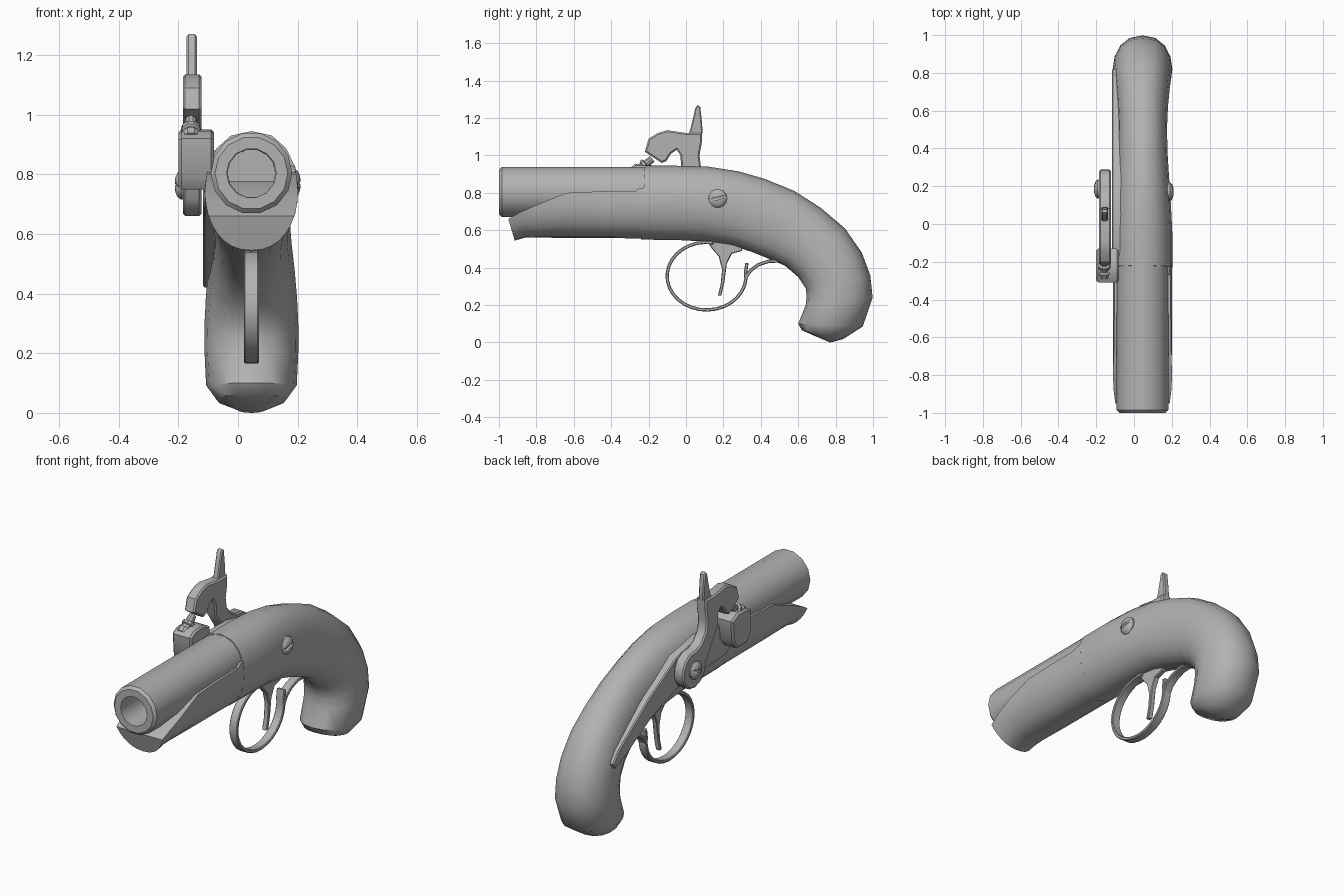
import bpy, bmesh, math
from mathutils import Vector

if "Cube" in bpy.data.objects:
    bpy.data.objects.remove(bpy.data.objects["Cube"])

steel = bpy.data.materials.new("plain grey")
steel.diffuse_color = (0.45, 0.45, 0.45, 1)
steel.use_nodes = True
steel.node_tree.nodes["Principled BSDF"].inputs["Base Color"].default_value = steel.diffuse_color
CX = 0.045  # centre line of stock and barrel


def finish(name, bm, angle=35):
    bmesh.ops.recalc_face_normals(bm, faces=bm.faces)
    me = bpy.data.meshes.new(name)
    bm.to_mesh(me)
    bm.free()
    me.materials.append(steel)
    ob = bpy.data.objects.new(name, me)
    bpy.context.collection.objects.link(ob)
    bpy.ops.object.select_all(action='DESELECT')
    ob.select_set(True)
    bpy.context.view_layer.objects.active = ob
    bpy.ops.object.shade_smooth_by_angle(angle=math.radians(angle))
    return ob


def loft(name, rings, angle=35):
    """Skin a list of equal-length rings and cap both ends."""
    bm = bmesh.new()
    vs = [[bm.verts.new(p) for p in r] for r in rings]
    n = len(vs[0])
    for a, b in zip(vs, vs[1:]):
        for i in range(n):
            j = (i + 1) % n
            bm.faces.new((a[i], a[j], b[j], b[i]))
    bm.faces.new(vs[0])
    bm.faces.new(vs[-1][::-1])
    return finish(name, bm, angle)


def lathe(name, origin, axis, profile, n=12, angle=35):
    """Revolve (radius, distance) pairs around an axis."""
    q = Vector(axis).to_track_quat('Z', 'Y')
    o = Vector(origin)
    turn = [2 * math.pi * i / n for i in range(n)]
    return loft(name, [[o + q @ Vector((r * math.cos(a), r * math.sin(a), h))
                        for a in turn] for r, h in profile], angle)


def prism(name, outline, x0, x1, bevel=0.0):
    """Extrude a (y, z) outline from x0 to x1, with chamfered rims."""
    bm = bmesh.new()
    f = bm.faces.new([bm.verts.new((x0, y, z)) for y, z in outline])
    ext = bmesh.ops.extrude_face_region(bm, geom=[f])
    bmesh.ops.translate(bm, vec=(x1 - x0, 0, 0),
                        verts=[g for g in ext['geom'] if isinstance(g, bmesh.types.BMVert)])
    if bevel:
        rim = [e for e in bm.edges if abs(e.verts[0].co.x - e.verts[1].co.x) < 1e-5]
        bmesh.ops.bevel(bm, geom=rim, offset=bevel, segments=1, affect='EDGES', profile=0.5)
    return finish(name, bm)


def band(name, path, thick, x0, x1):
    """Flat strap following a (y, z) path."""
    pts = [Vector(p) for p in path]
    left, right = [], []
    for i, p in enumerate(pts):
        t = (pts[min(i + 1, len(pts) - 1)] - pts[max(i - 1, 0)]).normalized()
        nrm = Vector((-t.y, t.x)) * thick / 2
        left.append(p + nrm)
        right.append(p - nrm)
    return prism(name, left + right[::-1], x0, x1, 0.004)


# Stock and curved grip: top (y, z), bottom (y, z), half width
sections = [
    (-.22, .945, -.24, .55, .158), (-.05, .945, -.05, .548, .158),
    (.12, .94, .10, .54, .150), (.28, .915, .24, .52, .140),
    (.42, .875, .35, .485, .132), (.58, .81, .45, .445, .130),
    (.72, .72, .53, .41, .135), (.85, .61, .60, .35, .145),
    (.94, .48, .64, .29, .153), (.985, .36, .645, .25, .157),
    (.998, .24, .64, .20, .158), (.945, .085, .60, .10, .152),
    (.84, .018, .62, .065, .115), (.77, 0, .70, .03, .05)]
rings = []
for ty, tz, by, bz, hw in sections:
    ring = []
    for i in range(16):
        a = 2 * math.pi * i / 16
        c, s = math.cos(a), math.sin(a)
        x = CX + hw * math.copysign(abs(c) ** 0.87, c)
        ring.append((x, (ty + by) / 2 + s * (ty - by) / 2, (tz + bz) / 2 + s * (tz - bz) / 2))
    rings.append(ring)
loft("stock", rings, 40)

# Fore-end trough under the barrel: y, top z, half height, slope of front
rings = []
for y, top, rz, slope in [(-.2, .83, .19, 0), (-.25, .825, .19, 0), (-.27, .81, .188, 0),
                          (-.45, .808, .187, 0), (-.64, .80, .186, 0), (-.8, .735, .184, 0),
                          (-.89, .695, .185, .2), (-.95, .66, .2, .3)]:
    a0 = math.asin((top - .745) / rz)
    ring = []
    for i in range(13):
        a = a0 - (math.pi + 2 * a0) * i / 12
        c = math.cos(a)
        z = .745 + rz * math.sin(a)
        ring.append((CX + .157 * math.copysign(abs(c) ** 0.87, c), y + slope * (top - z), z))
    rings.append(ring)
loft("fore_end", rings)

# Barrel with chamfered muzzle and bore
lathe("barrel", (CX, -1, .804), (0, 1, 0),
      [(.137, .9), (.137, .015), (.122, 0), (.083, 0), (.08, .3)], 14)

# Lock plate on the left side
prism("lock_plate", [(-.24, .85), (-.15, .88), (.05, .88), (.25, .84), (.5, .70), (.77, .51),
                     (.82, .45), (.80, .42), (.72, .45), (.48, .58), (.25, .66), (0, .68),
                     (-.2, .69), (-.24, .73)], -.117, -.03, .006)

# Bolster holding the nipple
prism("bolster", [(-.31, .92), (-.30, .79), (-.27, .75), (-.18, .75), (-.14, .80),
                  (-.13, .92), (-.19, .95), (-.27, .945)], -.20, -.08, .01)
lathe("nipple", (-.158, -.27, .91), (0, .75, .6),
      [(.038, 0), (.038, .03), (.026, .034), (.026, .05), (.034, .055),
       (.034, .07), (.022, .074), (.02, .115)], 10)

# Hammer: curved head, arm and round pivot boss
boss = [(.185 + .105 * math.cos(math.radians(a)), .765 + .105 * math.sin(math.radians(a)))
        for a in range(100, -181, -28)]
prism("hammer", [(-.22, 1.02), (-.2, 1.09), (-.15, 1.12), (-.1, 1.135), (0, 1.12), (.04, 1.12),
                 (.085, 1.12), (.085, 1.07), (.072, 1.0), (.08, .94), (.12, .89)] + boss +
      [(.03, .85), (-.025, .93), (-.03, 1.0), (-.05, 1.03), (-.08, 1.01),
       (-.105, .97), (-.13, .96)], -.185, -.122, .008)
prism("hammer_spur", [(0, 1.08), (.022, 1.135), (.038, 1.2), (.05, 1.255), (.062, 1.27),
                      (.076, 1.26), (.083, 1.2), (.089, 1.13), (.08, 1.08)], -.172, -.138, .006)

# Slotted screws through the lock, one each side
for name, x, y, z, side in [("lock_screw", .165, .17, .77, 1), ("hammer_screw", -.167, .185, .765, -1)]:
    screw = lathe(name, (x, y, z), (side, 0, 0),
                  [(.05, 0), (.05, .025), (.042, .036), (.025, .043), (.008, .045)], 14)
    s = Vector((.04, .012))
    slot = prism(name + "_slot_cutter", [(y - .07, z - .022), (y + .07, z + .008),
                                         (y + .067, z + .022), (y - .073, z - .008)],
                 x + side * .032, x + side * .08)
    slot.hide_render = True
    slot.display_type = 'WIRE'
    slot.hide_set(True)
    cut = screw.modifiers.new("slot", 'BOOLEAN')
    cut.operation = 'DIFFERENCE'
    cut.object = slot

# Trigger guard: oval bow plus rear tail strap
bow = [(.11 + .211 * math.cos(math.radians(a)), .355 + .181 * math.sin(math.radians(a)))
       for a in range(80, 373, 12)]
band("trigger_guard", bow + [(.326, .425)], .018, .02, .07)
band("guard_tail", [(.318, .345), (.345, .385), (.385, .415), (.44, .434), (.5, .436),
                    (.56, .42), (.62, .38)], .018, .02, .07)

# Trigger
prism("trigger", [(.10, .56), (.14, .50), (.175, .46), (.193, .39), (.185, .31), (.17, .25),
                  (.188, .25), (.205, .32), (.218, .42), (.245, .475), (.3, .49), (.3, .56)],
      .03, .06, .004)
